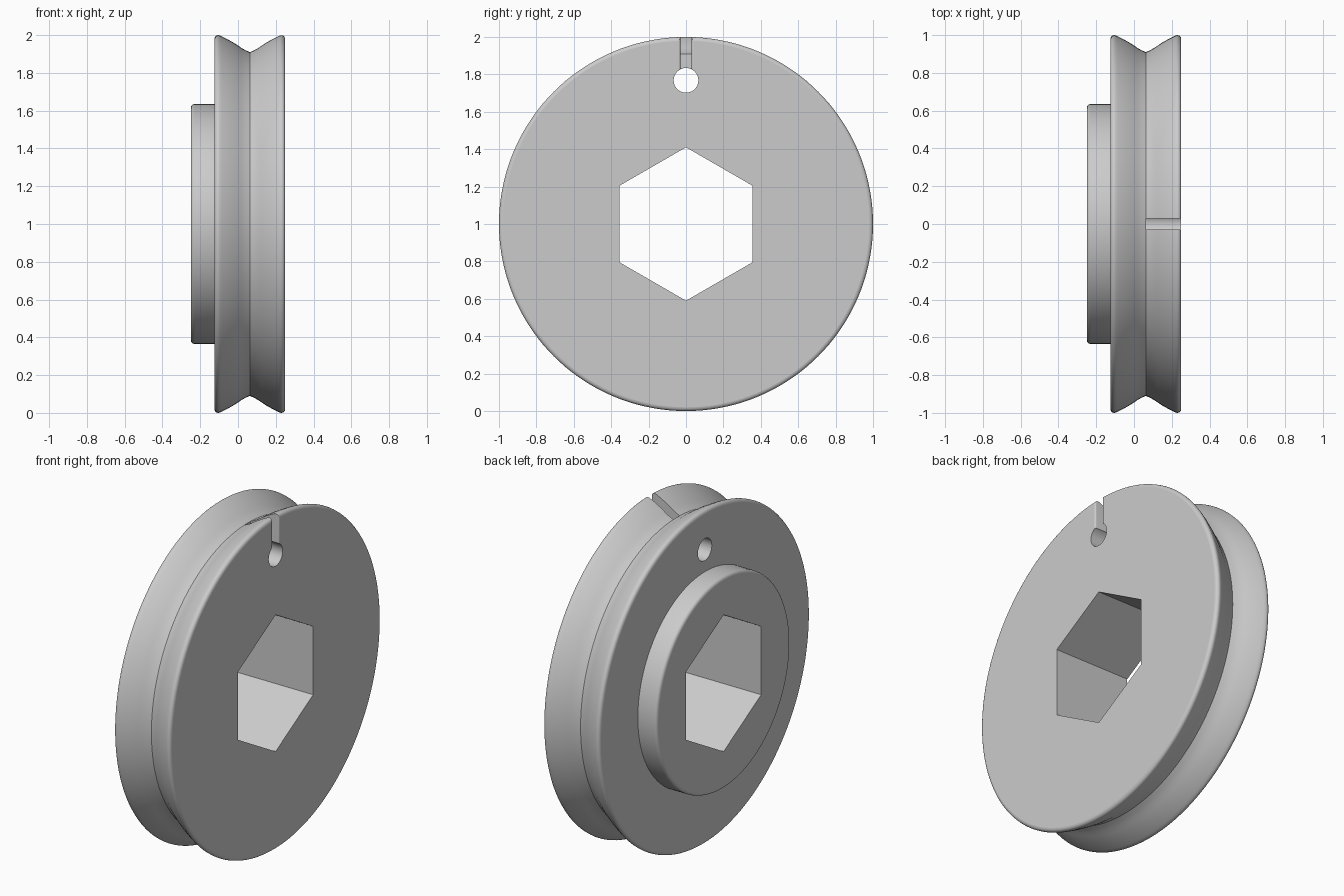
import bpy, bmesh
from math import pi, sin, cos, radians
from mathutils import Vector, Matrix

if "Cube" in bpy.data.objects:
    bpy.data.objects.remove(bpy.data.objects["Cube"], do_unlink=True)

AXIS = Vector((0, 0, 1))      # wheel centre, axle runs along x
FACE, BACK, HUB = 0.25, -0.125, -0.25
MID = (FACE + BACK) / 2


def make_object(name, bm):
    bmesh.ops.recalc_face_normals(bm, faces=bm.faces)
    mesh = bpy.data.meshes.new(name)
    bm.to_mesh(mesh)
    bm.free()
    obj = bpy.data.objects.new(name, mesh)
    bpy.context.collection.objects.link(obj)
    return obj


def arc(cx, cr, radius, start, end, steps=5):
    angles = [radians(start + (end - start) * i / steps) for i in range(steps + 1)]
    return [(cx + radius * cos(a), cr + radius * sin(a)) for a in angles]


def prism(name, outline, depth):
    """Extrude a closed outline of points by a vector."""
    bm = bmesh.new()
    face = bm.faces.new([bm.verts.new(p) for p in outline])
    grown = bmesh.ops.extrude_face_region(bm, geom=[face], use_keep_orig=True)
    moved = [g for g in grown["geom"] if isinstance(g, bmesh.types.BMVert)]
    bmesh.ops.translate(bm, verts=moved, vec=depth)
    return make_object(name, bm)


def round_outline(sides, radius, z):
    turn = 2 * pi / sides
    return [(-0.4, radius * sin(i * turn), z + radius * cos(i * turn)) for i in range(sides)]


# Wheel profile as (x, radius): hub, back rim, mirrored groove flank, front rim
r = 0.02
flank = [(-0.085, 0.993), (-0.055, 0.978), (-0.025, 0.961), (0.0, 0.945),
         (0.02, 0.931), (0.04, 0.92)]
left = arc(BACK + r, 1 - r, r, 180, 70) + flank
right = [(2 * MID - x, rad) for x, rad in reversed(left)]
profile = arc(HUB + r, 0.635 - r, r, 180, 90) + [(BACK, 0.635)] + left + [(MID, 0.91)] + right

bm = bmesh.new()
points = [bm.verts.new((x, 0, 1 + rad)) for x, rad in profile]
edges = [bm.edges.new(pair) for pair in zip(points, points[1:])]
bmesh.ops.spin(bm, geom=points + edges, cent=AXIS, axis=(1, 0, 0), angle=2 * pi, steps=144)
bmesh.ops.remove_doubles(bm, verts=bm.verts, dist=0.0001)
bmesh.ops.holes_fill(bm, edges=bm.edges, sides=0)
wheel = make_object("grooved_wheel", bm)

# Cutters: hexagonal bore, round cord hole, slot with a rounded mouth
through = Vector((0.8, 0, 0))
half, lip = 0.03, 0.01
side = [(MID, half)] + [(FACE - lip + lip * sin(a), half + lip - lip * cos(a))
                        for a in (i * pi / 8 for i in range(5))] + [(FACE + 0.05, half + lip)]
slot = side + [(x, -y) for x, y in reversed(side)]
cutters = [
    prism("bore_cutter", round_outline(6, 0.41, 1), through),
    prism("hole_cutter", round_outline(40, 0.066, 1.768), through),
    prism("slot_cutter", [(x, y, 1.79) for x, y in slot], Vector((0, 0, 0.3))),
]

bpy.context.view_layer.objects.active = wheel
wheel.select_set(True)
for cutter in cutters:
    cutter.hide_render = True
    mod = wheel.modifiers.new(cutter.name, "BOOLEAN")
    mod.operation = "DIFFERENCE"
    mod.solver = "EXACT"
    mod.object = cutter
    bpy.ops.object.modifier_apply(modifier=mod.name)
    bpy.data.objects.remove(cutter, do_unlink=True)

# Smooth curved surfaces, flat end faces
bpy.ops.object.shade_smooth_by_angle(angle=radians(32))
for poly in wheel.data.polygons:
    if abs(poly.normal.x) > 0.999:
        poly.use_smooth = False

grey = bpy.data.materials.new("light_grey")
grey.use_nodes = True
colour = (0.6, 0.6, 0.6, 1)
grey.diffuse_color = colour
grey.node_tree.nodes["Principled BSDF"].inputs["Base Color"].default_value = colour
wheel.data.materials.clear()
wheel.data.materials.append(grey)
for poly in wheel.data.polygons:
    poly.material_index = 0
